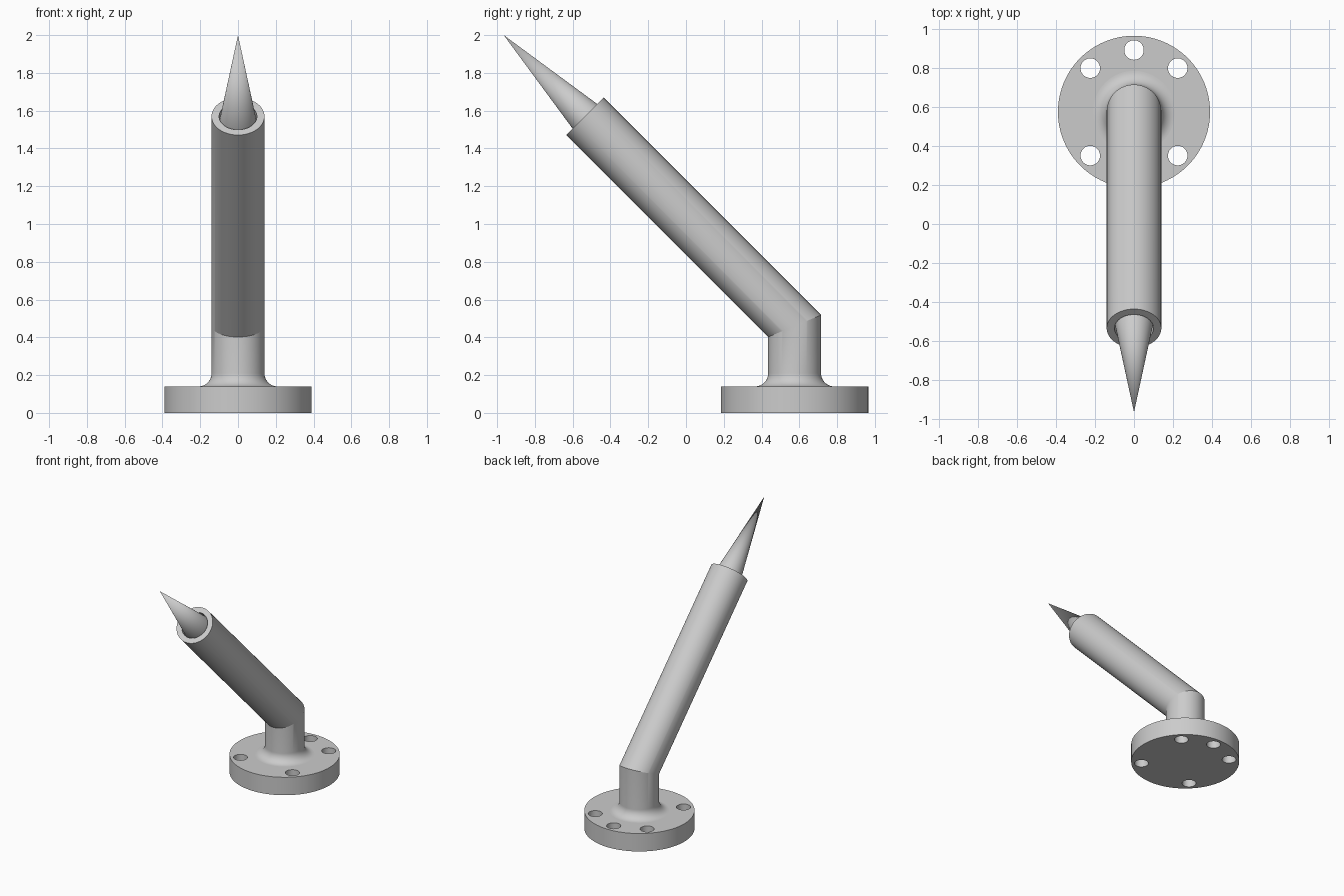
import bpy, bmesh, math
from mathutils import Vector, Matrix

cube = bpy.data.objects.get("Cube")
if cube:
    bpy.data.objects.remove(cube, do_unlink=True)

SEG = 96
AXIS_Y = 0.575                      # centre of the flange and post
PLATE_R, PLATE_H = 0.39, 0.14
TUBE_R, FILLET = 0.14, 0.07
BORE_R, BORE_DEPTH = 0.1, 0.045
BEND = Vector((0, AXIS_Y, 0.46))
TUBE_END = Vector((0, -0.535, 1.57))
TIP = Vector((0, -0.965, 2.0))
AIM = (TUBE_END - BEND).normalized()
TILT = Matrix.Rotation(math.radians(45), 3, 'X')

grey = bpy.data.materials.new("light grey metal")
grey.use_nodes = True
grey.diffuse_color = (0.6, 0.6, 0.6, 1)
grey.node_tree.nodes["Principled BSDF"].inputs["Base Color"].default_value = (0.6, 0.6, 0.6, 1)


def make_object(name, bm):
    bmesh.ops.recalc_face_normals(bm, faces=bm.faces[:])
    mesh = bpy.data.meshes.new(name)
    bm.to_mesh(mesh)
    bm.free()
    obj = bpy.data.objects.new(name, mesh)
    bpy.context.collection.objects.link(obj)
    mesh.materials.append(grey)
    return obj


def smooth(obj):
    bpy.ops.object.select_all(action='DESELECT')
    obj.select_set(True)
    bpy.context.view_layer.objects.active = obj
    bpy.ops.object.shade_smooth_by_angle(angle=math.radians(20))


def circle(radius):
    return [Vector((radius * math.cos(a), radius * math.sin(a), 0))
            for a in (2 * math.pi * i / SEG for i in range(SEG))]


def add_cylinder(bm, radius, height, centre, segments):
    bmesh.ops.create_cone(bm, cap_ends=True, segments=segments, radius1=radius,
                          radius2=radius, depth=height,
                          matrix=Matrix.Translation(centre))


def loft(bm, rings):
    loops = [[bm.verts.new(p) for p in ring] for ring in rings]
    for low, high in zip(loops, loops[1:]):
        for i in range(SEG):
            j = (i + 1) % SEG
            bm.faces.new((low[i], low[j], high[j], high[i]))
    return loops


# Flange plate with five bolt holes
bm = bmesh.new()
add_cylinder(bm, PLATE_R, PLATE_H, (0, AXIS_Y, PLATE_H / 2), SEG)
flange = make_object("flange_plate", bm)

bm = bmesh.new()
for angle in (45, 90, 135, 225, 315):
    a = math.radians(angle)
    add_cylinder(bm, 0.05, 1, (0.317 * math.cos(a), AXIS_Y + 0.317 * math.sin(a), 0), 48)
cutter = make_object("bolt_hole_cutter", bm)
cutter.hide_render = True

cut = flange.modifiers.new("bolt holes", 'BOOLEAN')
cut.operation = 'DIFFERENCE'
cut.solver = 'EXACT'
cut.object = cutter
bpy.context.view_layer.objects.active = flange
bpy.ops.object.modifier_apply(modifier=cut.name)
bpy.data.objects.remove(cutter, do_unlink=True)
smooth(flange)

# Post with fillet, mitred into the slanted tube and its shallow bore
rings = []
for k in range(13):
    a = math.pi / 2 * k / 12
    radius = TUBE_R + FILLET * (1 - math.sin(a))
    z = PLATE_H + FILLET * (1 - math.cos(a))
    rings.append([p + Vector((0, AXIS_Y, z)) for p in circle(radius)])
slope = math.tan(math.radians(22.5))
rings.append([BEND + Vector((p.x, p.y, p.y * slope)) for p in circle(TUBE_R)])
bore_floor = TUBE_END - AIM * BORE_DEPTH
for radius, centre in ((TUBE_R, TUBE_END), (BORE_R, TUBE_END), (BORE_R, bore_floor)):
    rings.append([centre + TILT @ p for p in circle(radius)])
bm = bmesh.new()
loops = loft(bm, rings)
bm.faces.new(loops[-1])
smooth(make_object("bent_tube", bm))

# Pointed spike seated in the bore
bm = bmesh.new()
base = loft(bm, [[bore_floor + TILT @ p for p in circle(BORE_R - 0.001)]])[0]
tip = bm.verts.new(TIP)
for i in range(SEG):
    bm.faces.new((base[i], base[(i + 1) % SEG], tip))
smooth(make_object("spike", bm))
